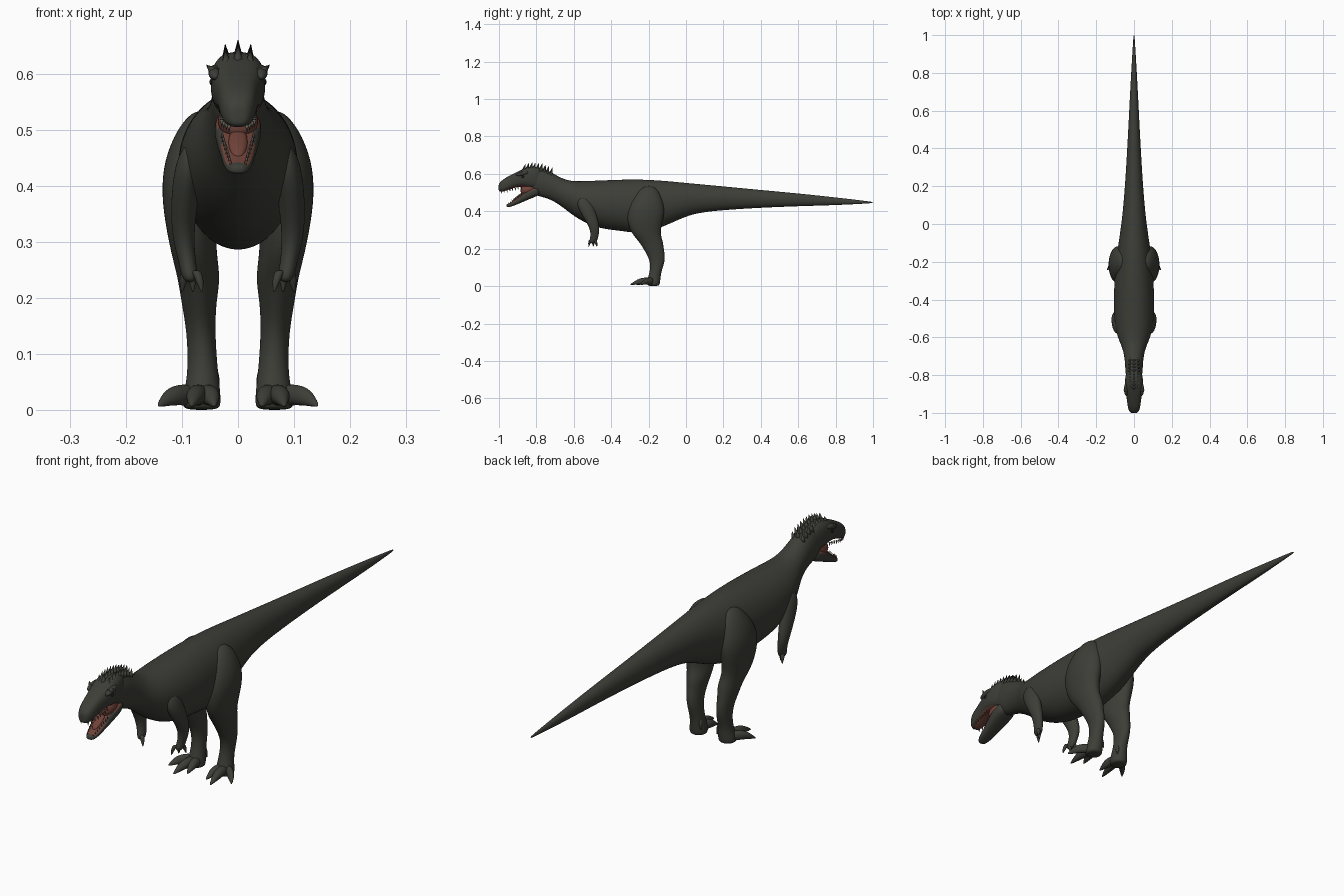
import bpy
import bmesh
from math import cos, sin, pi, copysign
from mathutils import Matrix, Vector

default_cube = bpy.data.objects.get("Cube")
if default_cube:
    bpy.data.objects.remove(default_cube, do_unlink=True)


def make_material(name, colour):
    material = bpy.data.materials.new(name)
    material.use_nodes = True
    rgba = (*colour, 1)
    material.diffuse_color = rgba
    material.node_tree.nodes["Principled BSDF"].inputs["Base Color"].default_value = rgba
    return material


skin = make_material("dark olive skin", (.047, .048, .039))
flesh = make_material("mouth red", (.16, .055, .04))
ivory = make_material("dull tooth", (.12, .11, .085))
black = make_material("eye black", (.01, .01, .01))


def finish(name, bm, materials, subdivisions=0):
    """Turn a bmesh into a smooth shaded object."""
    bmesh.ops.recalc_face_normals(bm, faces=bm.faces[:])
    mesh = bpy.data.meshes.new(name)
    bm.to_mesh(mesh)
    bm.free()
    mesh.shade_smooth()
    for material in materials:
        mesh.materials.append(material)
    part = bpy.data.objects.new(name, mesh)
    bpy.context.collection.objects.link(part)
    if subdivisions:
        modifier = part.modifiers.new("rounding", "SUBSURF")
        modifier.levels = modifier.render_levels = subdivisions
    return part


def loft(name, axis, rings, materials=(skin,), power=1, sides=16, rule=None):
    """Skin elliptical rings (x, y, z, width radius, other radius) across an axis."""
    bm = bmesh.new()
    loops = []
    for x, y, z, wide, other in rings:
        loop = []
        for i in range(sides):
            angle = 2 * pi * i / sides
            c, s = cos(angle), sin(angle)
            a = copysign(abs(c) ** power, c) * wide * 1.025
            b = copysign(abs(s) ** power, s) * other * 1.025
            offset = (a, 0, b) if axis == "y" else (a, b, 0)
            loop.append(bm.verts.new(Vector((x, y, z)) + Vector(offset)))
        loops.append(loop)
    for first, second in zip(loops, loops[1:]):
        for i in range(sides):
            j = (i + 1) % sides
            bm.faces.new((first[i], first[j], second[j], second[i]))
    bm.faces.new(loops[0])
    bm.faces.new(loops[-1])
    bmesh.ops.recalc_face_normals(bm, faces=bm.faces[:])
    if rule:
        for face in bm.faces:
            face.material_index = int(rule(face))
    return finish(name, bm, materials, 2)


def profile(rows):
    """Convert (y, top, bottom, half width) rows to centred rings."""
    return [(0, y, (top + low) / 2, w, (top - low) / 2) for y, top, low, w in rows]


def digit(name, axis, base, tip, radius):
    """A toe or finger that tapers into a claw."""
    base, tip = Vector(base), Vector(tip)
    steps = ((0, 1), (.35, .95), (.6, .85), (.75, .6), (.9, .35), (1, .08))
    rings = []
    for t, size in steps:
        p = base.lerp(tip, t)
        p.z += radius * .5 * sin(pi * t)
        rings.append((*p, radius * size, radius * size))
    loft(name, axis, rings, sides=8)


def spikes(name, items, material, sides=6):
    """Cones joined as one object, each (base, tip, radius)."""
    bm = bmesh.new()
    for base, tip, radius in items:
        base, tip = Vector(base), Vector(tip)
        way = tip - base
        turn = way.to_track_quat("Z", "Y").to_matrix().to_4x4()
        bmesh.ops.create_cone(bm, cap_ends=True, segments=sides, radius1=radius, radius2=0,
                              depth=way.length, matrix=Matrix.Translation((base + tip) / 2) @ turn)
    finish(name, bm, [material])


def blob(name, centre, size, material, tilt=0):
    bm = bmesh.new()
    place = Matrix.Translation(centre) @ Matrix.Rotation(tilt, 4, "X")
    bmesh.ops.create_uvsphere(bm, u_segments=16, v_segments=10, radius=1,
                              matrix=place @ Matrix.Diagonal((*size, 1)))
    return finish(name, bm, [material])


# Tail, torso and neck in one sweep
loft("body", "y", profile([
    (1, .449, .445, .002), (.98, .453, .442, .004), (.8, .474, .433, .015),
    (.6, .495, .428, .025), (.4, .513, .42, .035), (.2, .532, .408, .047),
    (.08, .543, .395, .057), (0, .55, .376, .066), (-.1, .56, .328, .08),
    (-.2, .566, .293, .095), (-.27, .568, .285, .1), (-.35, .567, .298, .104),
    (-.45, .563, .308, .106), (-.53, .56, .335, .1), (-.6, .558, .376, .086),
    (-.65, .568, .416, .062), (-.7, .595, .452, .05), (-.75, .625, .474, .046),
    (-.8, .638, .484, .044), (-.84, .625, .51, .03)]), sides=24)

# Skull and lower jaw, with red faces inside the mouth
loft("upper_head", "y", profile([
    (-.77, .625, .53, .03), (-.79, .638, .515, .043), (-.84, .64, .525, .049),
    (-.88, .622, .533, .048), (-.92, .602, .526, .038), (-.96, .582, .511, .034),
    (-.985, .565, .503, .029), (-1, .548, .507, .018), (-1.002, .535, .515, .008)]),
    (skin, flesh), .75,
    rule=lambda f: f.normal.z < -.6 and -.98 < f.calc_center_median().y < -.84)
loft("lower_jaw", "y", profile([
    (-.78, .535, .49, .03), (-.8, .535, .48, .043), (-.85, .515, .46, .04),
    (-.89, .482, .442, .032), (-.93, .452, .426, .026), (-.952, .44, .42, .018),
    (-.96, .436, .424, .008)]),
    (skin, flesh), .75,
    rule=lambda f: f.normal.z > .6 and -.945 < f.calc_center_median().y < -.82)
loft("mouth_lining", "y", profile([
    (-.8, .56, .49, .03), (-.84, .55, .48, .037), (-.87, .543, .485, .034),
    (-.885, .532, .492, .02)]), (flesh,))
blob("tongue", (0, -.895, .478), (.017, .045, .008), flesh, .65)

# Teeth along both jaws
teeth = []
for side in (-1, 1):
    for i in range(8):
        t = i / 7
        x = side * (.016 + .013 * min(1, 2.5 * t))
        y = -.988 + .105 * t
        z = .509 + .022 * t
        teeth.append(((x, y, z), (x, y + .003, z - .015), .004))
        x = side * (.013 + .015 * t)
        y = -.948 + .07 * t
        z = .436 + .05 * t
        teeth.append(((x, y, z), (x, y - .004, z + .013), .003))
spikes("teeth", teeth, ivory)

# Crest of small spikes over the head and nape
crest = []
for x, drop in ((0, 0), (-.02, .008), (.02, .008)):
    for i in range(9):
        y = -.87 + .018 * i
        z = .638 - drop - 3 * (y + .82) ** 2
        crest.append(((x, y, z - .02), (x * 1.15, y + .012, z + .024), .013))
spikes("crest", crest, skin)

for side, label in ((1, "left"), (-1, "right")):
    # Brow, horn and eye
    blob(label + "_brow", (side * .041, -.875, .602), (.012, .035, .011), skin, .25)
    spikes(label + "_brow_horn",
           [((side * .04, -.885, .6), (side * .057, -.878, .616), .012)], skin)
    blob(label + "_eye", (side * .045, -.873, .585), (.006, .008, .007), black)

    # Leg from hip to sole
    leg = [(.062, -.2, .535, .012, .02), (.07, -.2, .515, .03, .05),
           (.078, -.21, .46, .05, .085), (.084, -.215, .4, .053, .102),
           (.085, -.22, .34, .046, .092), (.079, -.215, .28, .04, .076),
           (.069, -.185, .235, .038, .063), (.07, -.172, .195, .031, .053),
           (.066, -.15, .14, .025, .041), (.063, -.162, .08, .026, .03),
           (.063, -.17, .045, .03, .034), (.065, -.175, .012, .035, .035),
           (.065, -.175, 0, .03, .03)]
    loft(label + "_leg", "z", [(side * x, *rest) for x, *rest in leg])

    # Three forward toes and a dewclaw
    for toe, x, y in (("inner", .042, -.265), ("middle", .083, -.298), ("outer", .142, -.245)):
        digit(label + "_" + toe + "_toe", "y", (side * (.05 + x * .2), -.17, .025),
              (side * x, y, .008), .021)
    digit(label + "_dewclaw", "z", (side * .045, -.155, .075),
          (side * .036, -.148, .03), .009)

    # Arm and fingers
    arm = [(.082, -.55, .475, .01, .018), (.086, -.545, .455, .02, .036),
           (.09, -.535, .42, .025, .044), (.095, -.515, .375, .024, .038),
           (.098, -.495, .33, .021, .03), (.096, -.487, .295, .018, .024),
           (.09, -.49, .262, .015, .021), (.086, -.497, .24, .015, .021),
           (.085, -.5, .228, .008, .012)]
    loft(label + "_arm", "z", [(side * x, *rest) for x, *rest in arm])
    for finger, x, y in (("inner", .064, -.52), ("middle", .08, -.495), ("outer", .1, -.476)):
        digit(label + "_" + finger + "_finger", "z",
              (side * (.043 + x / 2), -.25 + y / 2, .25), (side * x, y, .21), .009)
